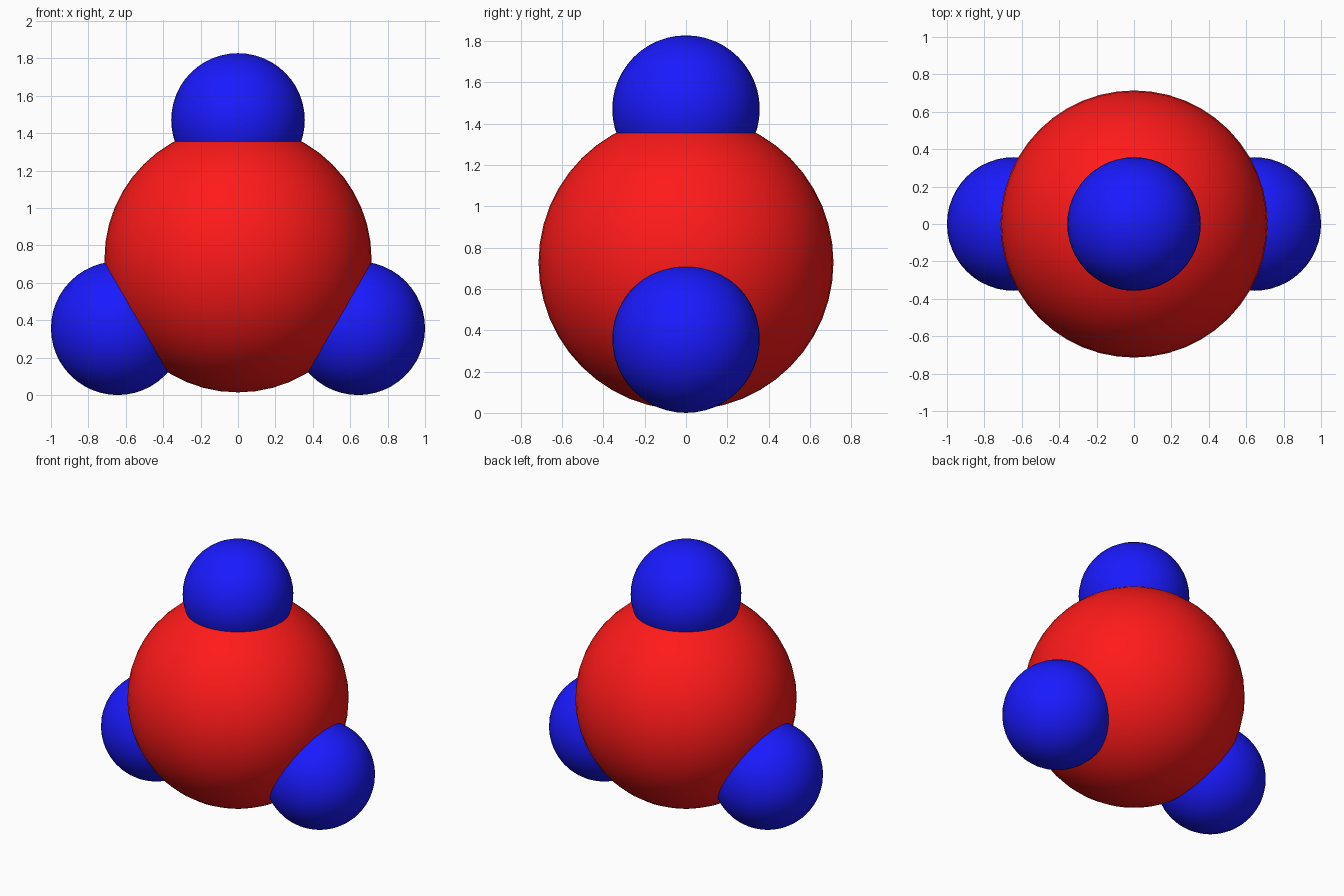
import bpy
from math import sin, cos, radians

if "Cube" in bpy.data.objects:
    bpy.data.objects.remove(bpy.data.objects["Cube"])

CORE_R, BALL_R = 0.714, 0.357
REACH = (1 - BALL_R) / cos(radians(30))   # core centre to ball centre
CORE_Z = BALL_R + REACH * sin(radians(30))


def material(name, color):
    mat = bpy.data.materials.new(name)
    mat.diffuse_color = color
    mat.use_nodes = True
    mat.node_tree.nodes["Principled BSDF"].inputs["Base Color"].default_value = mat.diffuse_color
    return mat


def ball(name, radius, location, mat):
    bpy.ops.mesh.primitive_uv_sphere_add(segments=48, ring_count=24,
                                         radius=radius, location=location)
    obj = bpy.context.object
    obj.name = name
    obj.data.materials.append(mat)
    bpy.ops.object.shade_smooth()
    return obj


red = material("red", (1, 0.01, 0.01, 1))
blue = material("blue", (0.01, 0.01, 1, 1))

# Large central sphere
ball("core_sphere", CORE_R, (0, 0, CORE_Z), red)

# Three small spheres sunk into the core, 120 degrees apart
for name, angle in (("top_sphere", 90), ("left_sphere", 210), ("right_sphere", 330)):
    a = radians(angle)
    ball(name, BALL_R, (REACH * cos(a), 0, CORE_Z + REACH * sin(a)), blue)
